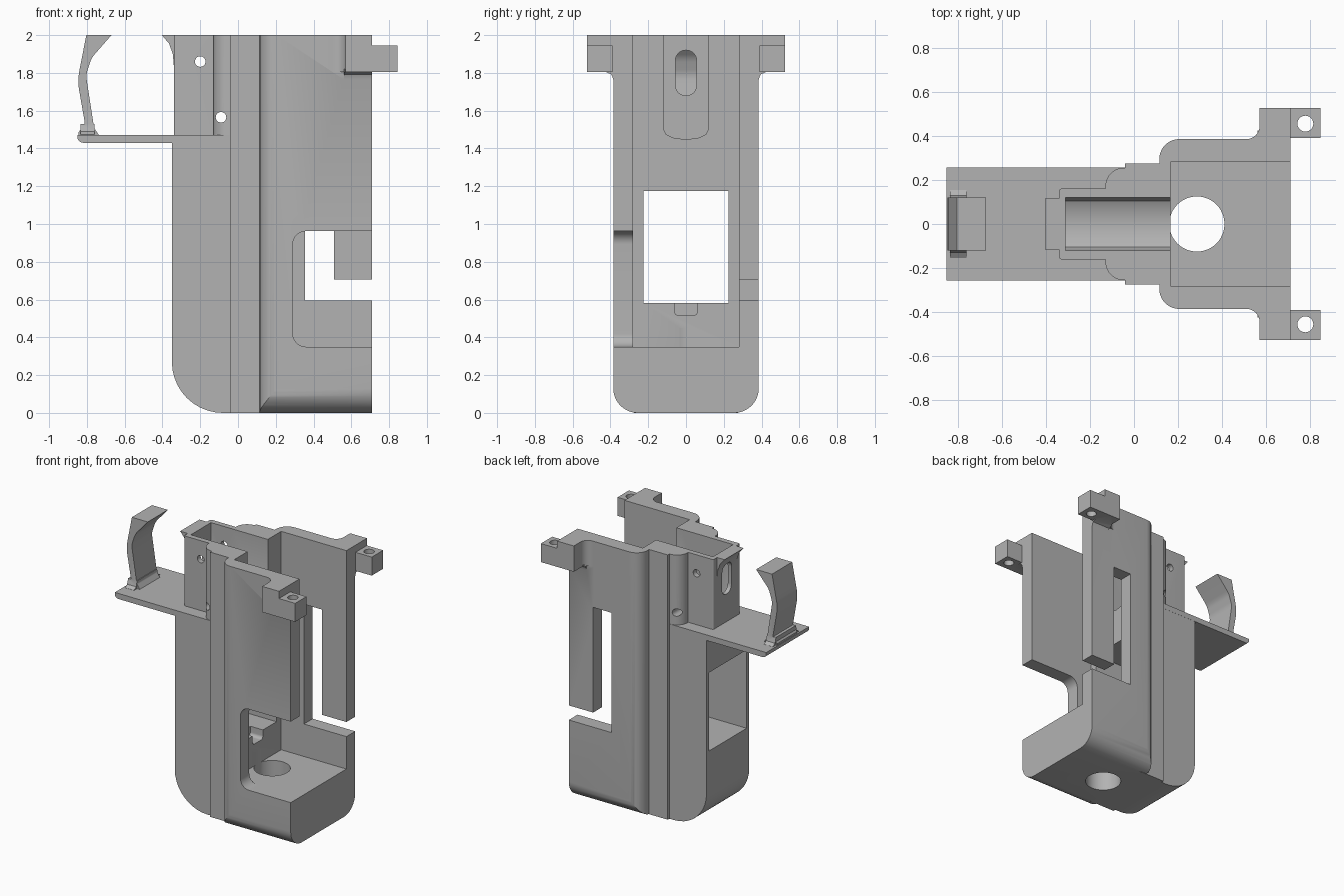
import bpy, bmesh, math
from mathutils import Vector

cube = bpy.data.objects.get("Cube")
if cube:
    bpy.data.objects.remove(cube, do_unlink=True)

grey = bpy.data.materials.new("housing grey")
grey.use_nodes = True
COLOUR = (0.45, 0.45, 0.45, 1)
grey.diffuse_color = COLOUR
grey.node_tree.nodes["Principled BSDF"].inputs["Base Color"].default_value = COLOUR


def rounded(pts, seg=10):
    """Outline whose points may carry a third value, the corner radius."""
    out = []
    for i, p in enumerate(pts):
        c = Vector(p[:2])
        r = p[2] if len(p) > 2 else 0
        if not r:
            out.append(c)
            continue
        a = (Vector(pts[i - 1][:2]) - c).normalized()
        b = (Vector(pts[(i + 1) % len(pts)][:2]) - c).normalized()
        half = a.angle(b) / 2
        mid = c + (a + b).normalized() * (r / math.sin(half))
        start = c + a * (r / math.tan(half)) - mid
        end = c + b * (r / math.tan(half)) - mid
        sweep = start.angle_signed(end)
        for k in range(seg + 1):
            t = -sweep * k / seg
            out.append(mid + Vector((start.x * math.cos(t) - start.y * math.sin(t),
                                     start.x * math.sin(t) + start.y * math.cos(t))))
    return out


def prism(name, pts, axis, lo, hi):
    """Extrude an outline along an axis between two heights."""
    place = {"x": lambda p, h: (h, p.x, p.y),
             "y": lambda p, h: (p.x, h, p.y),
             "z": lambda p, h: (p.x, p.y, h)}[axis]
    bm = bmesh.new()
    outline = rounded(pts)
    rings = [[bm.verts.new(place(p, h)) for p in outline] for h in (lo, hi)]
    bm.faces.new(rings[0])
    bm.faces.new(rings[1])
    n = len(outline)
    for i in range(n):
        j = (i + 1) % n
        bm.faces.new((rings[0][i], rings[0][j], rings[1][j], rings[1][i]))
    bmesh.ops.recalc_face_normals(bm, faces=bm.faces)
    me = bpy.data.meshes.new(name)
    bm.to_mesh(me)
    bm.free()
    me.materials.append(grey)
    ob = bpy.data.objects.new(name, me)
    bpy.context.collection.objects.link(ob)
    return ob


def rect(a, b, c, d, r=0):
    return [(a, c, r), (b, c, r), (b, d, r), (a, d, r)]


def circle(x, y, r, n=40):
    return [(x + r * math.cos(math.tau * k / n), y + r * math.sin(math.tau * k / n))
            for k in range(n)]


def combine(target, tool, how):
    mod = target.modifiers.new("combine", "BOOLEAN")
    mod.operation = how
    mod.solver = "EXACT"
    mod.object = tool
    bpy.context.view_layer.objects.active = target
    bpy.ops.object.modifier_apply(modifier=mod.name)
    bpy.data.objects.remove(tool, do_unlink=True)


def add(ob):
    combine(body, ob, "UNION")


def cut(ob):
    combine(body, ob, "DIFFERENCE")


# Wide housing with rounded upright corners and rounded lower edges
body = prism("housing", [(0.115, -0.385, 0.09), (0.71, -0.385), (0.71, 0.385),
                         (0.115, 0.385, 0.09)], "z", 0, 2)
combine(body, prism("lower_rounding", [(-0.385, 0, 0.13), (0.385, 0, 0.13),
                                       (0.385, 2.1), (-0.385, 2.1)], "x", -0.1, 0.8),
        "INTERSECT")

# Rib and rear grip section
add(prism("rib", rect(-0.04, 0.17, -0.275, 0.275), "z", 0, 2))
add(prism("rear_section", [(-0.35, 0, 0.27), (0.05, 0), (0.05, 1.45), (-0.35, 1.45)],
          "y", -0.255, 0.255))
add(prism("guard_plate", [(-0.85, 1.43, 0.03), (0.05, 1.43), (0.05, 1.472), (-0.85, 1.472)],
          "y", -0.256, 0.256))

# Upper block with flared lip and rounded columns
add(prism("upper_block", rect(-0.34, 0.05, -0.16, 0.16, 0.012), "z", 1.45, 2))
add(prism("flared_lip", [(-0.3, 1.84), (-0.34, 1.84), (-0.345, 1.9), (-0.365, 1.955),
                         (-0.403, 2), (-0.3, 2)], "y", -0.115, 0.115))
for s in (-1, 1):
    add(prism("column", [(-0.13, s * 0.1), (-0.13, s * 0.255, 0.085), (0, s * 0.255),
                         (0, s * 0.1)], "z", 1.45, 2))

# Shoulders and drilled mounting lugs
for s in (-1, 1):
    add(prism("shoulder", [(0.5, s * 0.3), (0.71, s * 0.3), (0.71, s * 0.525),
                           (0.57, s * 0.525), (0.57, s * 0.385, 0.06), (0.5, s * 0.385)],
              "z", 1.805, 2))
    add(prism("shoulder_fillet", [(s * 0.36, 1.82), (s * 0.36, 1.765), (s * 0.385, 1.765),
                                  (s * 0.395, 1.792), (s * 0.425, 1.805), (s * 0.425, 1.82)],
              "x", 0.56, 0.71))
    lug = sorted((s * 0.39, s * 0.525))
    add(prism("lug", rect(0.65, 0.845, *lug), "z", 1.805, 1.945))
    cut(prism("lug_hole", circle(0.777, s * 0.455, 0.036), "z", 1.7, 1.98))

# Main cavity, upper slot and rear window
cut(prism("cavity", rect(0.165, 1, -0.28, 0.28), "z", 0.35, 3))
cut(prism("slot", [(-0.12, 3), (-0.12, 1.505), (-0.105, 1.475), (-0.07, 1.457), (0, 1.447),
                   (0.07, 1.457), (0.105, 1.475), (0.12, 1.505), (0.12, 3)],
          "x", -0.31, 0.3))
cut(prism("rear_window", rect(-0.224, 0.224, 0.583, 1.175), "x", -1, 0.3))
cut(prism("notch", [(-0.062, 0.515, 0.025), (0.062, 0.515, 0.025), (0.062, 0.6),
                    (-0.062, 0.6)], "x", 0.06, 0.3))
cut(prism("oval_hole", rect(-0.056, 0.056, 1.68, 1.92, 0.055), "x", -0.6, -0.2))
cut(prism("floor_hole", circle(0.285, 0, 0.125, 48), "z", -0.5, 0.45))

# Side wall openings
cut(prism("right_opening", [(0.29, 0.35, 0.07), (1, 0.35), (1, 0.962), (0.29, 0.962, 0.07)],
          "y", -0.6, -0.27))
cut(prism("left_opening", [(0.355, 0.595), (1, 0.595), (1, 0.705), (0.507, 0.705),
                           (0.507, 1.5), (0.355, 1.5)], "y", 0.27, 0.6))

# Pin holes
for x, z in ((-0.2, 1.86), (-0.09, 1.565)):
    cut(prism("pin_hole", circle(x, z, 0.028, 24), "y", -0.6, 0.6))

# Curved post on the guard plate
post = prism("curved_post", [(-0.845, 1.46), (-0.845, 1.485), (-0.81, 1.53, 0.03),
                             (-0.85, 1.76, 0.3), (-0.803, 2), (-0.67, 2),
                             (-0.775, 1.88, 0.12), (-0.805, 1.79, 0.12),
                             (-0.762, 1.51, 0.05), (-0.73, 1.46)], "y", -0.12, 0.12)
combine(post, prism("post_foot", [(-0.155, 1.46), (0.155, 1.46), (0.155, 1.473),
                                  (0.13, 1.49), (0.119, 1.53), (-0.119, 1.53),
                                  (-0.13, 1.49), (-0.155, 1.473)], "x", -0.835, -0.76), "UNION")

# Smooth curved walls, keep the edges crisp
for ob in (body, post):
    bpy.ops.object.select_all(action="DESELECT")
    ob.select_set(True)
    bpy.context.view_layer.objects.active = ob
    bpy.ops.object.shade_smooth_by_angle(angle=math.radians(30))
